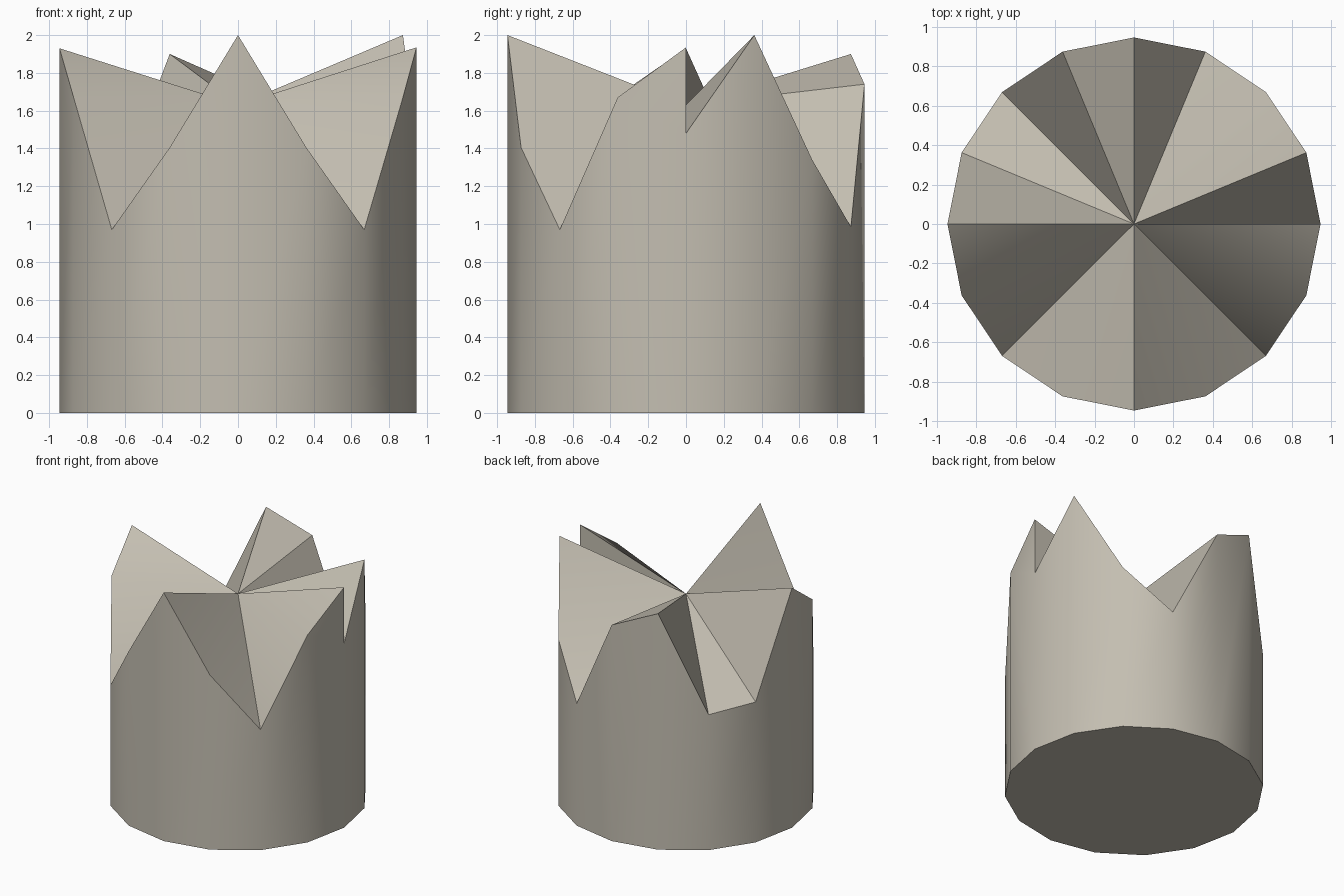
import bpy
import bmesh
import math

cube = bpy.data.objects.get("Cube")
if cube:
    bpy.data.objects.remove(cube, do_unlink=True)

RADIUS = 0.945
CENTRE_HEIGHT = 1.63
STEP_HEIGHT = 1.48
# Rim heights, counter-clockwise from +x
RIM = [1.935, 2.0, 1.34, 0.985, 1.74, 1.9, 1.09, 1.13,
       1.93, 1.68, 0.97, 1.405, 2.0, 1.405, 0.97, 1.67]
COUNT = len(RIM)

# Warm grey stone colour
stone = bpy.data.materials.new("warm_grey_stone")
stone.use_nodes = True
colour = (0.55, 0.515, 0.44, 1.0)
stone.diffuse_color = colour
stone.node_tree.nodes["Principled BSDF"].inputs["Base Color"].default_value = colour


def rim_point(i, z):
    angle = math.tau * i / COUNT
    return (RADIUS * math.cos(angle), RADIUS * math.sin(angle), z)


bm = bmesh.new()
base = [bm.verts.new(rim_point(i, 0)) for i in range(COUNT)]
top = [bm.verts.new(rim_point(i, z)) for i, z in enumerate(RIM)]
step = bm.verts.new(rim_point(0, STEP_HEIGHT))
centre = bm.verts.new((0, 0, CENTRE_HEIGHT))

# Flat underside
bm.faces.new(base[::-1])

# Side walls and the jagged top fan; the first sector starts at the low step
for i in range(COUNT):
    j = (i + 1) % COUNT
    start = step if i == 0 else top[i]
    wall = [base[i], base[j], top[j], start]
    if j == 0:
        wall.insert(2, step)
    bm.faces.new(wall)
    bm.faces.new((centre, start, top[j]))

# Upright face of the step
bm.faces.new((centre, top[0], step))

bmesh.ops.recalc_face_normals(bm, faces=bm.faces[:])
mesh = bpy.data.meshes.new("jagged_pillar")
bm.to_mesh(mesh)
bm.free()
mesh.materials.append(stone)

pillar = bpy.data.objects.new("jagged_pillar", mesh)
bpy.context.collection.objects.link(pillar)
bpy.ops.object.select_all(action='DESELECT')
pillar.select_set(True)
bpy.context.view_layer.objects.active = pillar
bpy.ops.object.shade_smooth_by_angle(angle=math.radians(30))
